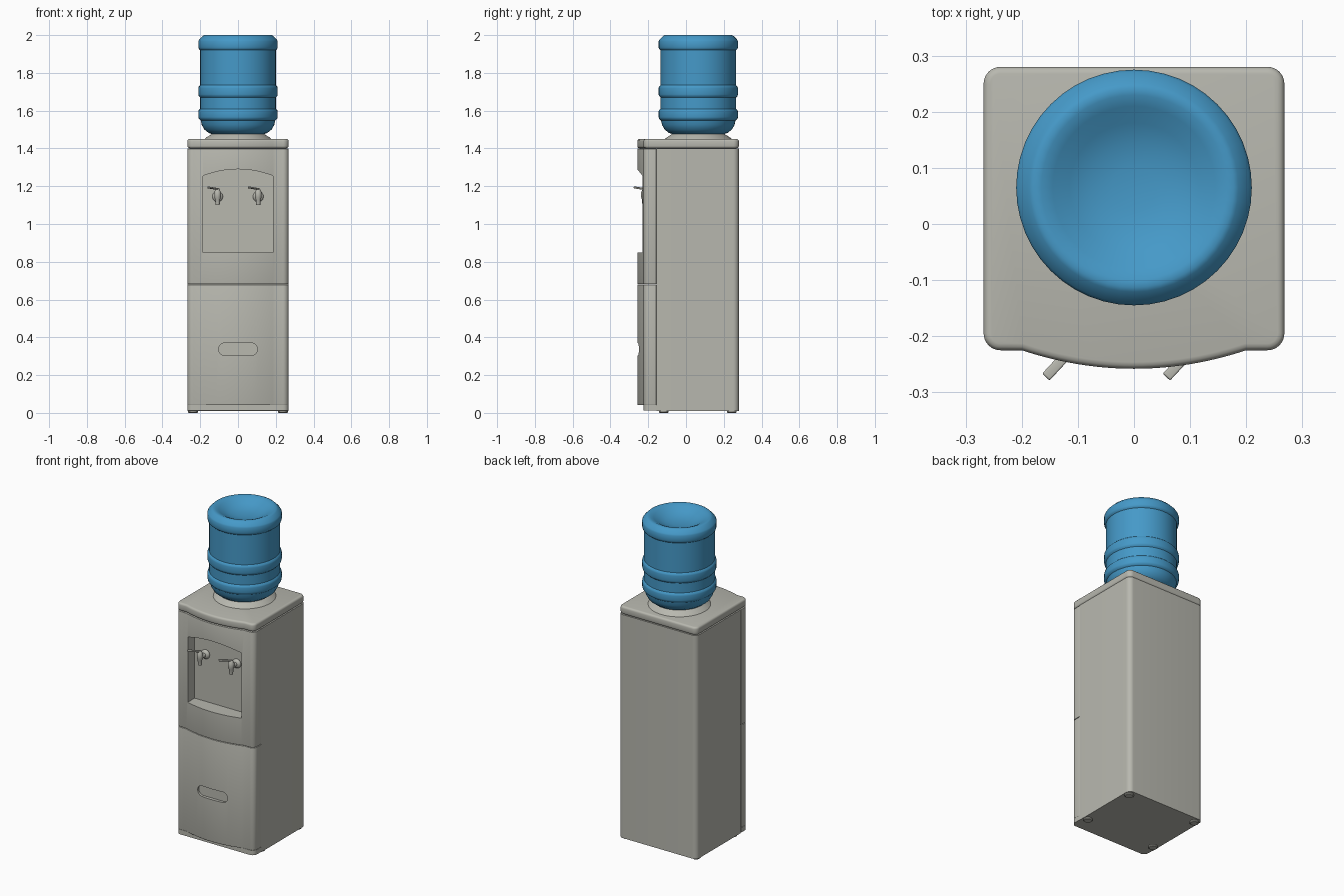
import bpy, bmesh
from math import pi, sin, cos, radians
from mathutils import Matrix, Vector

cube = bpy.data.objects.get("Cube")
if cube:
    bpy.data.objects.remove(cube, do_unlink=True)


def material(name, rgb):
    m = bpy.data.materials.new(name)
    m.use_nodes = True
    m.diffuse_color = (*rgb, 1)
    bsdf = m.node_tree.nodes["Principled BSDF"]
    bsdf.inputs["Base Color"].default_value = (*rgb, 1)
    bsdf.inputs["Roughness"].default_value = 0.5
    return m


GREY = material("warm grey plastic", (0.48, 0.48, 0.43))
BLUE = material("water blue", (0.06, 0.32, 0.58))


def finish(bm, name, mat, bevel=0, cutters=(), angle=32):
    """Turn a bmesh into an object, apply bevel and cuts, smooth it."""
    bmesh.ops.recalc_face_normals(bm, faces=bm.faces)
    me = bpy.data.meshes.new(name)
    bm.to_mesh(me)
    bm.free()
    ob = bpy.data.objects.new(name, me)
    bpy.context.collection.objects.link(ob)
    me.materials.append(mat)
    bpy.ops.object.select_all(action='DESELECT')
    bpy.context.view_layer.objects.active = ob
    ob.select_set(True)
    if bevel:
        b = ob.modifiers.new("round", 'BEVEL')
        b.width, b.segments = bevel, 3
        b.limit_method, b.angle_limit = 'ANGLE', radians(40)
        bpy.ops.object.modifier_apply(modifier="round")
    for c in cutters:
        b = ob.modifiers.new("cut", 'BOOLEAN')
        b.operation, b.object, b.solver = 'DIFFERENCE', c, 'EXACT'
        bpy.ops.object.modifier_apply(modifier="cut")
        bpy.data.objects.remove(c, do_unlink=True)
    bpy.ops.object.shade_smooth_by_angle(angle=radians(angle))
    return ob


def extrude(points, offset):
    """Prism from a closed outline."""
    bm = bmesh.new()
    face = bm.faces.new([bm.verts.new(p) for p in points])
    new = bmesh.ops.extrude_face_region(bm, geom=[face])["geom"]
    bmesh.ops.translate(bm, vec=offset, verts=[v for v in new if isinstance(v, bmesh.types.BMVert)])
    return bm


def lathe(profile, centre, steps=48):
    """Revolve (radius, height) points about a vertical axis."""
    bm = bmesh.new()
    vs = [bm.verts.new((r, 0, z)) for r, z in profile]
    es = [bm.edges.new(p) for p in zip(vs, vs[1:])]
    bmesh.ops.spin(bm, geom=vs + es, axis=(0, 0, 1), cent=(0, 0, 0),
                   angle=2 * pi, steps=steps, use_duplicate=False)
    bmesh.ops.remove_doubles(bm, verts=bm.verts, dist=0.0002)
    bmesh.ops.translate(bm, vec=centre, verts=bm.verts)
    return bm


def arc(cx, cy, r, start, steps=8):
    if r == 0:
        return [(cx, cy)]
    return [(cx + r * cos(start + pi / 2 * i / steps),
             cy + r * sin(start + pi / 2 * i / steps)) for i in range(steps + 1)]


HALF, FRONT, SEAM, BACK, ROUND = 0.268, -0.225, -0.155, 0.28, 0.03


def plan(front, back, rf, rb, bulge=0):
    """Floor plan with rounded corners and an optional bowed front."""
    pts = arc(HALF - rb, back - rb, rb, 0) + arc(rb - HALF, back - rb, rb, pi / 2)
    pts += arc(rf - HALF, front + rf, rf, pi)
    if bulge:
        for i in range(-12, 13):
            t = i / 12
            pts.append((0.2 * t, front - bulge * (1 - t * t)))
    return pts + arc(HALF - rf, front + rf, rf, -pi / 2)


def slab(name, z0, z1, shape, bevel=0, cutters=()):
    pts = [(x, y, z0) for x, y in shape]
    return finish(extrude(pts, (0, 0, z1 - z0)), name, GREY, bevel, cutters)


# Cabinet, lid and front panels
bowed = plan(FRONT, SEAM - 0.002, ROUND, 0, 0.033)
slab("cabinet", 0.01, 1.4, plan(SEAM, BACK, 0, ROUND))
slab("lid", 1.401, 1.45, plan(FRONT, BACK, ROUND, ROUND, 0.033), 0.012)
slab("plinth", 0.012, 0.042, plan(FRONT, SEAM - 0.002, ROUND, 0))


def cutter(outline, depth_y):
    bm = extrude([(x, -0.35, z) for x, z in outline], (0, depth_y + 0.35, 0))
    ob = finish(bm, "cutter", GREY)
    ob.hide_render = True
    return ob


# Tap alcove with an arched top
alcove = [(-0.185, 0.85), (0.185, 0.85)]
alcove += [(0.185 * t, 1.255 + 0.035 * (1 - t * t)) for t in [1 - i / 10 for i in range(21)]]
slab("upper_panel", 0.682, 1.399, bowed, 0.002, [cutter(alcove, -0.162)])

# Finger pull in the door
pull = [(x + dx, z) for a, dx in ((-pi / 2, 0.07), (0, 0.07), (pi / 2, -0.07), (pi, -0.07))
        for x, z in arc(0, 0.337, 0.033, a)]
pull = [p for i, p in enumerate(pull) if p not in pull[:i]]
slab("door", 0.042, 0.679, bowed, 0.002, [cutter(pull, -0.238)])

# Bottle seat and bottle
AXIS = (0, 0.065, 0)
finish(lathe([(0, 1.449), (0.178, 1.449), (0.172, 1.455), (0.14, 1.476), (0, 1.476)], AXIS),
       "bottle_seat", GREY)
bottle = [(0, 1.474), (0.13, 1.474), (0.155, 1.482), (0.178, 1.5), (0.192, 1.525), (0.197, 1.548)]
for z0, z1 in ((1.55, 1.61), (1.67, 1.735)):
    bottle += [(0.2, z0), (0.208, z0 + 0.008), (0.21, z0 + 0.016),
               (0.21, z1 - 0.016), (0.208, z1 - 0.008), (0.2, z1)]
bottle += [(0.2, 1.92), (0.207, 1.926), (0.21, 1.935), (0.21, 1.968), (0.206, 1.976),
           (0.186, 1.996), (0.178, 2.0), (0.165, 1.999), (0.145, 1.99),
           (0.115, 1.972), (0.08, 1.958), (0.04, 1.951), (0, 1.95)]
finish(lathe(bottle, AXIS), "water_bottle", BLUE, angle=40)

# Taps: wall boss, stem, spout and slanted lever
for side, x in (("right", -0.108), ("left", 0.107)):
    bm = bmesh.new()
    bmesh.ops.create_uvsphere(bm, u_segments=24, v_segments=12, radius=0.028,
                              matrix=Matrix.Translation((x, -0.165, 1.145)) @ Matrix.Diagonal((1, 0.6, 1, 1)))
    bmesh.ops.create_cone(bm, cap_ends=True, segments=20, radius1=0.012, radius2=0.012, depth=0.065,
                          matrix=Matrix.Translation((x, -0.192, 1.145)) @ Matrix.Rotation(pi / 2, 4, 'X'))
    finish(bm, side + "_tap_stem", GREY)
    spout = [(0, 1.1), (0.011, 1.1), (0.013, 1.13), (0.017, 1.14), (0.018, 1.168), (0.012, 1.18),
             (0.009, 1.188), (0, 1.188)]
    finish(lathe(spout, (x, -0.22, 0), 20), side + "_tap_spout", GREY)
    bm = bmesh.new()
    along = Vector((-0.68, -0.73, 0.12)).normalized()
    bmesh.ops.create_cube(bm, size=1, matrix=Matrix.Translation(Vector((x, -0.22, 1.185)) + along * 0.035)
                          @ along.to_track_quat('X', 'Z').to_matrix().to_4x4()
                          @ Matrix.Diagonal((0.075, 0.018, 0.009, 1)))
    finish(bm, side + "_tap_lever", GREY, 0.003)

# Feet
for i, (sx, y) in enumerate([(s, y) for s in (-1, 1) for y in (-0.118, 0.242)]):
    finish(lathe([(0, 0), (0.022, 0), (0.026, 0.004), (0.026, 0.013), (0, 0.013)], (sx * 0.238, y, 0), 24),
           "foot_%d" % (i + 1), GREY)
